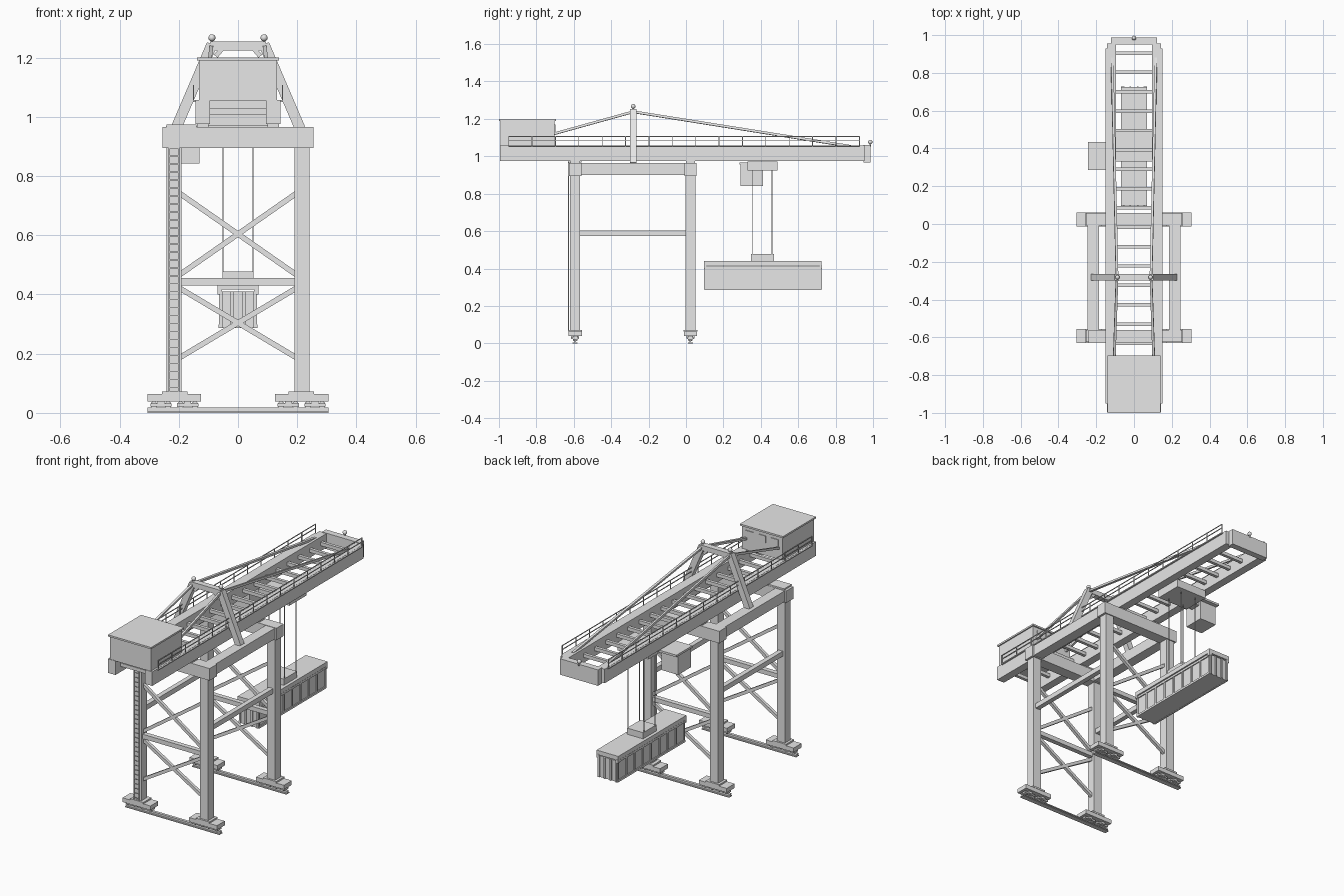
import bpy, bmesh, math
from mathutils import Vector, Matrix

cube = bpy.data.objects.get("Cube")
if cube:
    bpy.data.objects.remove(cube, do_unlink=True)

grey = bpy.data.materials.new("plain_grey")
grey.use_nodes = True
grey.diffuse_color = (0.8, 0.8, 0.8, 1)
grey.node_tree.nodes["Principled BSDF"].inputs["Base Color"].default_value = (0.8, 0.8, 0.8, 1)


class Part:
    """Collects simple solids into one named mesh object."""

    def __init__(self, name):
        self.name, self.bm = name, bmesh.new()

    def box(self, x, y, z):
        size = [b - a for a, b in (x, y, z)]
        mid = [(a + b) / 2 for a, b in (x, y, z)]
        m = Matrix.Translation(mid) @ Matrix.Diagonal((*size, 1))
        bmesh.ops.create_cube(self.bm, size=1, matrix=m)
        return self

    def bar(self, p, q, w, d=None):
        # square bar from p to q; w across, d deep
        p, q = Vector(p), Vector(q)
        axis = (q - p).normalized()
        side = axis.cross(Vector((0, 1, 0)))
        if side.length < 0.01:
            side = Vector((1, 0, 0))
        side.normalize()
        rot = Matrix((side, axis.cross(side), axis)).transposed().to_4x4()
        m = Matrix.Translation((p + q) / 2) @ rot @ Matrix.Diagonal((w, d or w, (q - p).length, 1))
        bmesh.ops.create_cube(self.bm, size=1, matrix=m)
        return self

    def ball(self, c, r):
        bmesh.ops.create_uvsphere(self.bm, u_segments=12, v_segments=8, radius=r,
                                  matrix=Matrix.Translation(c))
        return self

    def wheel(self, c, r, depth):
        m = Matrix.Translation(c) @ Matrix.Rotation(math.pi / 2, 4, 'X')
        bmesh.ops.create_cone(self.bm, cap_ends=True, segments=12, radius1=r, radius2=r,
                              depth=depth, matrix=m)
        return self

    def done(self):
        mesh = bpy.data.meshes.new(self.name)
        bmesh.ops.recalc_face_normals(self.bm, faces=self.bm.faces)
        self.bm.to_mesh(mesh)
        self.bm.free()
        mesh.materials.append(grey)
        obj = bpy.data.objects.new(self.name, mesh)
        bpy.context.collection.objects.link(obj)
        return obj


SIDES = (-1, 1)
FRAMES = (("front", -0.593), ("back", 0.024))


def span(a, b, s=1):
    return tuple(sorted((a * s, b * s)))


def around(c, h):
    return (c - h, c + h)


# Portal frames, rails and bogies
for label, y in FRAMES:
    rail = Part(label + "_rail")
    rail.box((-0.305, 0.305), around(y, 0.014), (0, 0.005))
    rail.box((-0.305, 0.305), around(y, 0.004), (0.005, 0.013))
    rail.box((-0.305, 0.305), around(y, 0.008), (0.013, 0.018))
    rail.done()

    bogies = Part(label + "_bogies")
    for s in SIDES:
        bogies.box(span(0.17, 0.256, s), around(y, 0.038), (0.062, 0.072))
        bogies.box(span(0.125, 0.305, s), around(y, 0.036), (0.038, 0.063))
        for c in (0.17, 0.26):
            bogies.box(around(s * c, 0.012), around(y, 0.022), (0.026, 0.04))
            bogies.box(around(s * c, 0.036), around(y, 0.018), (0.022, 0.032))
            for dx in (-0.024, 0.024):
                bogies.wheel((s * c + dx, y, 0.027), 0.012, 0.024)
    bogies.done()

    legs = Part(label + "_legs")
    for s in SIDES:
        legs.box(span(0.19, 0.242, s), around(y, 0.027), (0.07, 0.9))
    legs.done()

    Part(label + "_portal_beam").box((-0.255, 0.255), around(y, 0.033), (0.895, 0.965)).done()
    Part(label + "_tie_beam").box((-0.192, 0.192), around(y, 0.014), (0.43, 0.456)).done()

    braces = Part(label + "_cross_braces")
    for s in SIDES:
        braces.bar((-0.195 * s, y, 0.74), (0.195 * s, y, 0.468), 0.018)
        braces.bar((-0.195 * s, y, 0.42), (0.195 * s, y, 0.188), 0.018)
    braces.done()

for s, label in ((-1, "right"), (1, "left")):
    Part(label + "_portal_side_beam").box(span(0.185, 0.245, s), (-0.57, 0), (0.9, 0.963)).done()
    Part(label + "_side_tie").box(around(s * 0.215, 0.014), (-0.57, 0), (0.575, 0.604)).done()

# Access ladder on the front leg
ladder = Part("leg_ladder")
for x in (-0.232, -0.2):
    ladder.box(around(x, 0.002), around(-0.628, 0.002), (0.072, 0.97))
for i in range(33):
    ladder.box((-0.232, -0.2), around(-0.628, 0.0015), around(0.085 + i * 0.027, 0.0015))
ladder.box((-0.242, -0.14), (-0.63, -0.56), (0.966, 0.974))
ladder.done()

# Boom girders with bearings, ties and end beam
girders = Part("boom_girders")
for s in SIDES:
    girders.box(span(0.095, 0.143, s), (-0.995, 0.955), (0.975, 1.057))
    for _, y in FRAMES:
        girders.box(span(0.1, 0.138, s), around(y, 0.025), (0.963, 0.977))
girders.done()

ties = Part("boom_ties")
for i in range(19):
    ties.box((-0.1, 0.1), around(0.905 - i * 0.1025, 0.009), (1.008, 1.028))
ties.done()
Part("boom_end_beam").box((-0.123, 0.123), (0.95, 0.987), (0.967, 1.06)).done()

# Handrails along both sides
for s, label in ((-1, "right"), (1, "left")):
    rails = Part(label + "_handrail")
    x = s * 0.15
    for z in (1.083, 1.106):
        rails.box(around(x, 0.002), (-0.95, 0.93), around(z, 0.002))
    rails.box(around(s * 0.147, 0.005), (-0.95, 0.93), (1.05, 1.056))
    for i in range(16):
        rails.box(around(x, 0.002), around(-0.948 + i * 0.125, 0.002), (1.05, 1.106))
    rails.done()

# Machinery house
house = Part("machinery_house")
house.box((-0.132, 0.132), (-0.992, -0.703), (1.055, 1.192))
house.box((-0.139, 0.139), (-1, -0.695), (1.19, 1.2))
house.done()
panels = Part("house_panels")
for x in (-0.08, 0, 0.08):
    panels.box(around(x, 0.025), (-0.704, -0.699), (1.13, 1.17))
panels.done()

# A-frame mast and stays
mast = Part("mast_frame")
for s in SIDES:
    mast.bar((s * 0.21, -0.282, 0.96), (s * 0.088, -0.282, 1.245), 0.036, 0.034)
    mast.bar((s * 0.075, -0.282, 1.205), (s * 0.05, -0.282, 1.235), 0.016, 0.03)
mast.box((-0.094, 0.094), around(-0.282, 0.017), (1.224, 1.254))
mast.done()

stays = Part("stays")
for s in SIDES:
    top = (s * 0.09, -0.282, 1.238)
    stays.bar(top, (s * 0.116, 0.88, 1.053), 0.013)
    stays.bar(top, (s * 0.112, -0.93, 1.058), 0.013)
stays.done()

lamps = Part("beacon_lamps")
for x, y, z in ((-0.088, -0.282, 1.267), (0.088, -0.282, 1.267), (0, 0.985, 1.076)):
    lamps.ball((x, y, z), 0.012)
    lamps.box(around(x, 0.004), around(y, 0.004), (z - 0.024, z - 0.008))
for obj in (lamps.done(),):
    obj.data.shade_smooth()

# Trolley and operator cab
Part("trolley").box((-0.1, 0.1), (0.33, 0.49), (0.925, 0.972)).done()
cab = Part("operator_cab")
cab.box((-0.238, -0.13), (0.292, 0.412), (0.842, 0.957))
cab.box((-0.243, -0.127), (0.287, 0.435), (0.955, 0.967))
cab.box((-0.14, -0.09), (0.34, 0.4), (0.93, 0.965))
cab.done()

# Hoist cables, spreader and container
cables = Part("hoist_cables")
for s in SIDES:
    for y in (0.357, 0.46):
        cables.box(around(s * 0.051, 0.002), around(y, 0.002), (0.47, 0.93))
cables.done()

spreader = Part("spreader")
spreader.box((-0.052, 0.052), (0.348, 0.47), (0.438, 0.477))
spreader.box((-0.07, 0.07), (0.097, 0.725), (0.416, 0.441))
for s in SIDES:
    for y in (0.103, 0.719):
        spreader.box(around(s * 0.062, 0.008), around(y, 0.008), (0.4, 0.42))
spreader.done()

container = Part("container")
container.box((-0.06, 0.06), (0.102, 0.72), (0.287, 0.41))
for s in SIDES:
    for z in (0.292, 0.406):
        container.box(around(s * 0.061, 0.005), (0.1, 0.722), around(z, 0.006))
    for i in range(9):
        container.box(around(s * 0.061, 0.004), around(0.106 + i * 0.0762, 0.005), (0.287, 0.41))
for y in (0.101, 0.722):
    for x in (-0.056, -0.02, 0.02, 0.056):
        container.box(around(x, 0.005), around(y, 0.005), (0.287, 0.41))
container.done()
